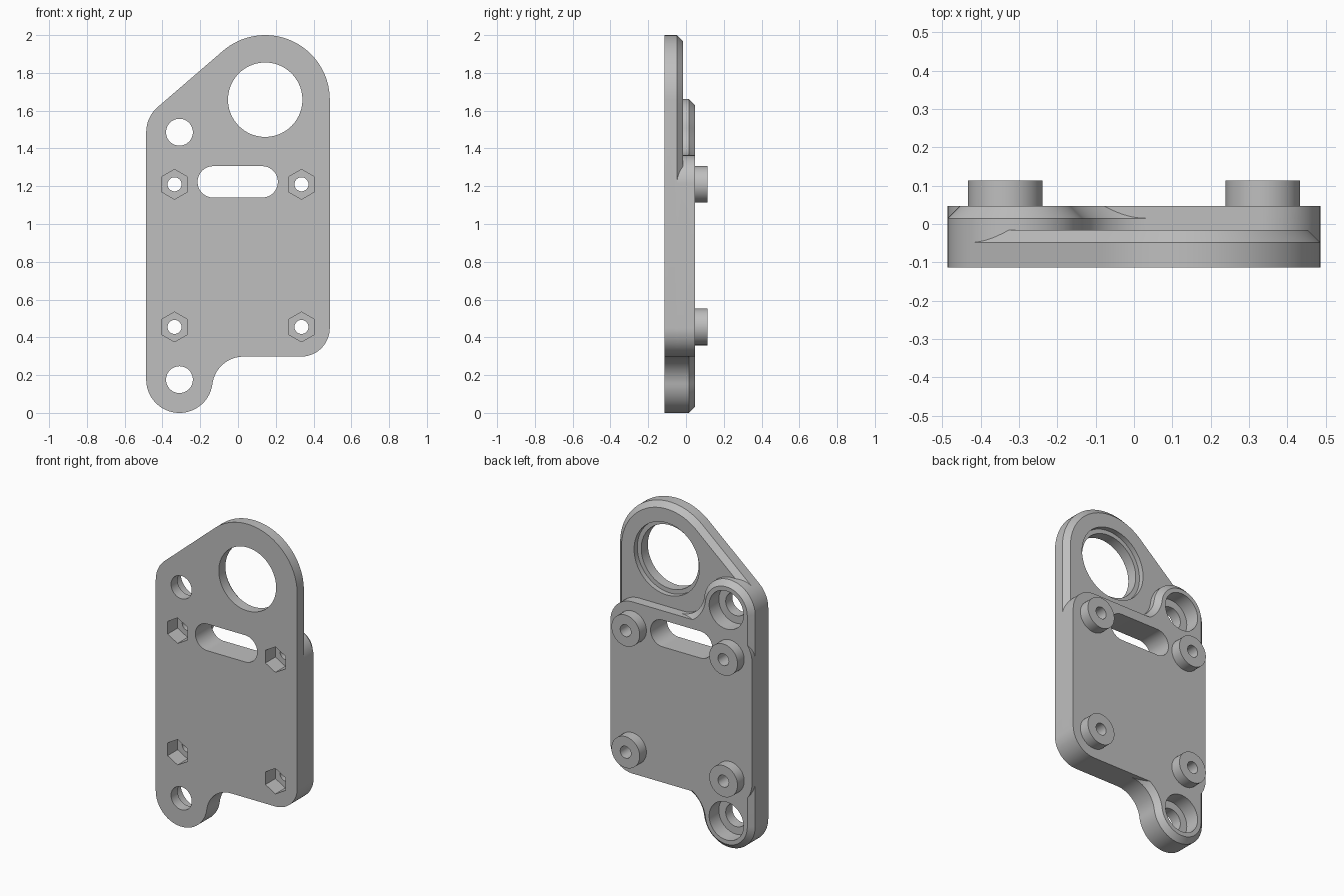
import bpy, bmesh, math

cube = bpy.data.objects.get("Cube")
if cube:
    bpy.data.objects.remove(cube, do_unlink=True)

grey = bpy.data.materials.new("plain grey")
grey.use_nodes = True
grey.diffuse_color = (0.52, 0.52, 0.52, 1)
grey.node_tree.nodes["Principled BSDF"].inputs["Base Color"].default_value = grey.diffuse_color

# Depth levels, front to back
FRONT, THIN, THICK, BACK = -0.113, -0.016, 0.047, 0.113
CHAMFER = 0.032

# Plan layout (x, z)
EDGE, LOW, HIGH, CORNER = 0.486, 0.298, 1.364, 0.152
LOBE_X, LOBE_R, LOBE_LOW, LOBE_HIGH = -0.31, 0.176, 0.176, 1.486
EYE_X, EYE_Z, EYE_R = 0.144, 1.658, 0.342
FILLET = 0.167
BOLTS = [(x, z) for x in (-0.336, 0.336) for z in (0.455, 1.21)]

# Angles where lobe, fillet and slanted edge meet
drop = LOW - FILLET - LOBE_LOW
FILLET_X = LOBE_X + math.sqrt((LOBE_R + FILLET) ** 2 - drop ** 2)
JOIN = math.degrees(math.asin(drop / (LOBE_R + FILLET)))
dx, dz = EYE_X - LOBE_X, EYE_Z - LOBE_HIGH
SLANT = math.degrees(math.atan2(dz, dx) + math.acos((LOBE_R - EYE_R) / math.hypot(dx, dz)))


def arc(x, z, r, start, end):
    n = max(4, round(abs(end - start) / 4))
    angles = [math.radians(start + (end - start) * i / n) for i in range(n + 1)]
    return [(round(x + r * math.cos(a), 4), round(z + r * math.sin(a), 4)) for a in angles]


def circle(x, z, r, sides=72):
    angles = [math.tau * i / sides + math.pi / 2 for i in range(sides)]
    return [(x + r * math.cos(a), z + r * math.sin(a)) for a in angles]


def foot(c):
    """Lower lobe, its fillet and the lower right corner, inset by c."""
    return (arc(LOBE_X, LOBE_LOW, LOBE_R - c, 180, 360 + JOIN)
            + arc(FILLET_X, LOW - FILLET, FILLET + c, 180 + JOIN, 90)[1:]
            + arc(EDGE - CORNER, LOW + CORNER, CORNER - c, 270, 360))


def shoulder(c):
    return arc(LOBE_X, LOBE_HIGH, LOBE_R - c, SLANT, 180)


def full_outline(c):
    return foot(c) + arc(EYE_X, EYE_Z, EYE_R - c, 0, SLANT) + shoulder(c)


def body_outline(c):
    return (foot(c) + arc(EDGE - CORNER, HIGH - CORNER, CORNER - c, 0, 90)
            + arc(FILLET_X, HIGH + FILLET, FILLET + c, 270, 180 - JOIN)
            + arc(LOBE_X, LOBE_HIGH, LOBE_R - c, -JOIN, SLANT)[1:] + shoulder(c)[1:])


def solid(name, *loops):
    """Skin a stack of (y, points) loops that share one point count."""
    bm = bmesh.new()
    rings = [[bm.verts.new((x, y, z)) for x, z in pts] for y, pts in loops]
    bm.faces.new(rings[0])
    bm.faces.new(rings[-1][::-1])
    for a, b in zip(rings, rings[1:]):
        for i in range(len(a)):
            j = (i + 1) % len(a)
            bm.faces.new((a[i], b[i], b[j], a[j]))
    bmesh.ops.recalc_face_normals(bm, faces=bm.faces[:])
    mesh = bpy.data.meshes.new(name)
    bm.to_mesh(mesh)
    bm.free()
    mesh.materials.append(grey)
    obj = bpy.data.objects.new(name, mesh)
    bpy.context.collection.objects.link(obj)
    return obj


def combine(target, tool, operation):
    mod = target.modifiers.new("combine", 'BOOLEAN')
    mod.object, mod.operation, mod.solver = tool, operation, 'EXACT'
    bpy.context.view_layer.objects.active = target
    bpy.ops.object.modifier_apply(modifier=mod.name)
    bpy.data.objects.remove(tool, do_unlink=True)


def chamfered(name, outline, start, top):
    return solid(name, (start, outline(0)), (top - CHAMFER, outline(0)), (top, outline(CHAMFER)))


# Thin full plate, thick lobed body, and square-edged main slab
plate = chamfered("mounting_plate", full_outline, FRONT, THIN)
combine(plate, chamfered("lobed_body", body_outline, FRONT + 0.02, THICK), 'UNION')
cx, lo, hi = EDGE - CORNER, LOW + CORNER, HIGH - CORNER
slab = (arc(-cx, lo, CORNER, 180, 270) + arc(cx, lo, CORNER, 270, 360)
        + arc(cx, hi, CORNER, 0, 90) + arc(-cx, hi, CORNER, 90, 180))
combine(plate, solid("main_slab", (FRONT + 0.04, slab), (THICK, slab)), 'UNION')

# Round standoffs on the back
for x, z in BOLTS:
    ring = circle(x, z, 0.097)
    combine(plate, solid("standoff", (0, ring), (BACK, ring)), 'UNION')


def stepped_hole(x, z, small, big, floor):
    """Through hole with a wider counterbore from the back."""
    a, b = circle(x, z, small), circle(x, z, big)
    combine(plate, solid("hole", (FRONT - 0.1, a), (floor, a), (floor, b), (BACK + 0.1, b)), 'DIFFERENCE')


# Large eye and the two lobe holes
stepped_hole(EYE_X, EYE_Z, 0.197, 0.224, -0.048)
for z in (LOBE_LOW, LOBE_HIGH):
    stepped_hole(LOBE_X, z, 0.071, 0.118, -0.048)

# Bolt holes with hexagonal nut pockets in the front
for x, z in BOLTS:
    bolt, nut = circle(x, z, 0.037, 40), circle(x, z, 0.079, 6)
    combine(plate, solid("bolt_hole", (FRONT - 0.1, bolt), (BACK + 0.1, bolt)), 'DIFFERENCE')
    combine(plate, solid("nut_pocket", (FRONT - 0.1, nut), (-0.015, nut)), 'DIFFERENCE')

# Rounded slot
slot = arc(0.128, 1.223, 0.083, -90, 90) + arc(-0.131, 1.223, 0.083, 90, 270)
combine(plate, solid("slot", (FRONT - 0.1, slot), (BACK + 0.1, slot)), 'DIFFERENCE')

bpy.ops.object.select_all(action='DESELECT')
plate.select_set(True)
bpy.context.view_layer.objects.active = plate
bpy.ops.object.shade_smooth_by_angle(angle=math.radians(30))
